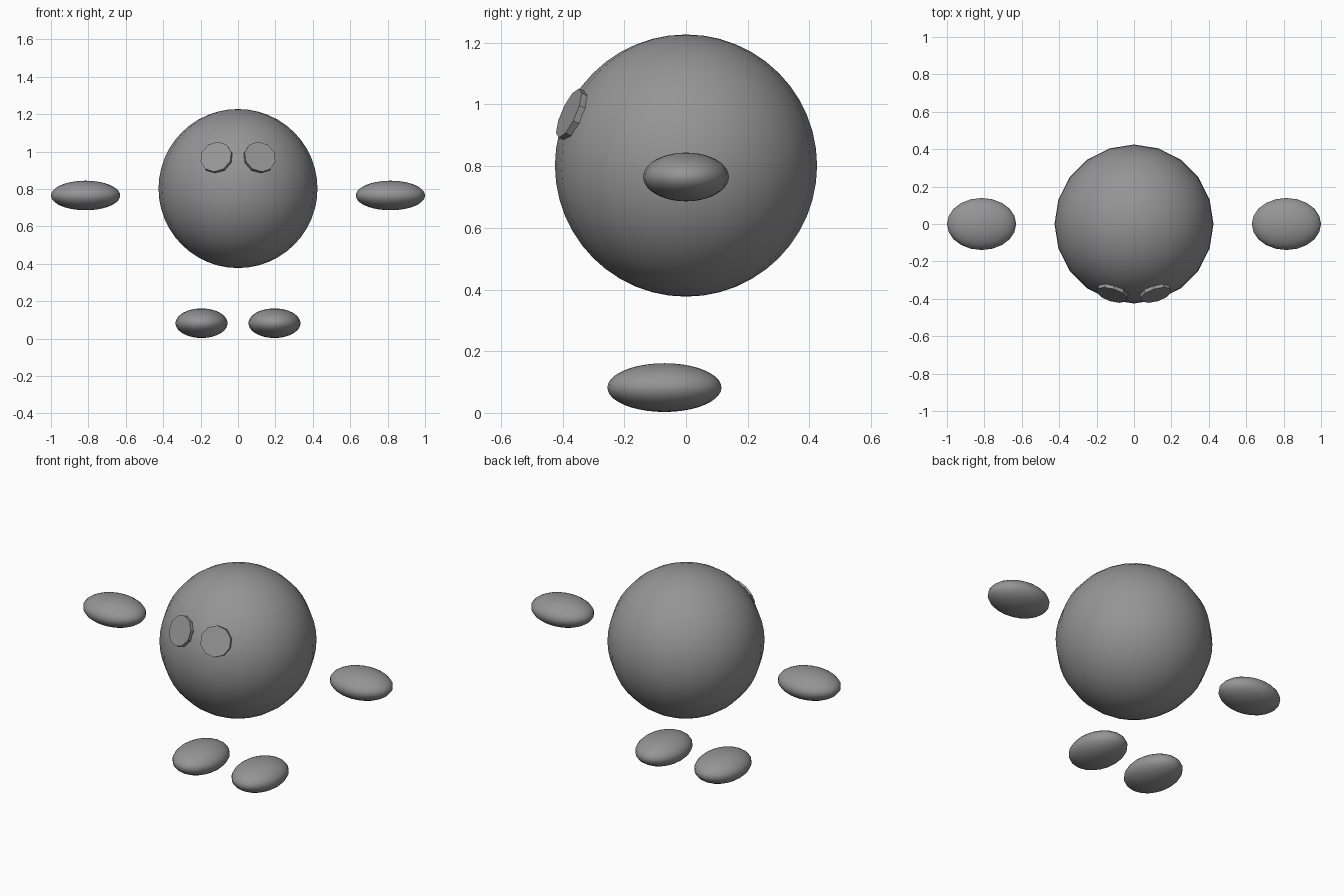
import bpy
from mathutils import Vector

if "Cube" in bpy.data.objects:
    bpy.data.objects.remove(bpy.data.objects["Cube"])

grey = bpy.data.materials.new("mid grey")
grey.diffuse_color = (0.3, 0.3, 0.3, 1)
grey.use_nodes = True
grey.node_tree.nodes["Principled BSDF"].inputs["Base Color"].default_value = grey.diffuse_color


def finish(name, smooth):
    ob = bpy.context.object
    ob.name = name
    ob.data.materials.append(grey)
    if smooth:
        bpy.ops.object.shade_smooth()
    return ob


def ellipsoid(name, centre, radii, segments=20, rings=20):
    bpy.ops.mesh.primitive_uv_sphere_add(segments=segments, ring_count=rings, radius=1, location=centre)
    bpy.context.object.scale = radii
    return finish(name, True)


# Round body
body_centre = Vector((0, 0, 0.802))
ellipsoid("body", body_centre, (0.425, 0.425, 0.425), 20, 24)

for side, s in (("left", 1), ("right", -1)):
    # Floating hands and feet
    ellipsoid(side + "_hand", (s * 0.815, 0, 0.765), (0.185, 0.139, 0.079))
    ellipsoid(side + "_foot", (s * 0.195, -0.07, 0.082), (0.139, 0.185, 0.079))
    # Flat ten-sided eyes, lying on the body and facing outwards
    face = Vector((s * 0.118, -0.38, 0.972))
    normal = (face - body_centre).normalized()
    bpy.ops.mesh.primitive_cylinder_add(vertices=10, radius=0.087, depth=0.04,
                                        location=face - normal * 0.02)
    eye = finish(side + "_eye", False)
    eye.rotation_euler = normal.to_track_quat('Z', 'Y').to_euler()
